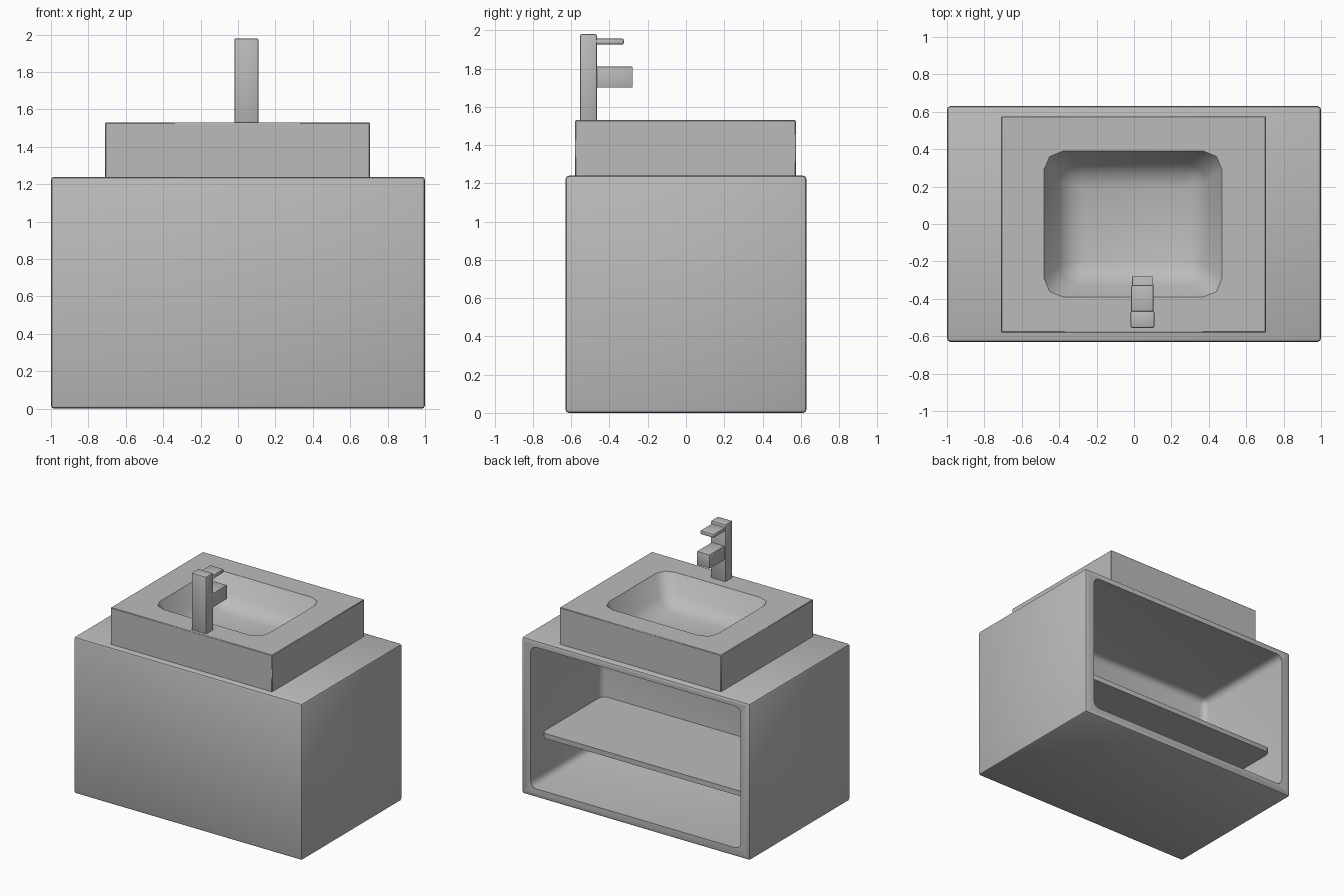
import bpy
import bmesh
from math import radians
from mathutils import Vector

if "Cube" in bpy.data.objects:
    bpy.data.objects.remove(bpy.data.objects["Cube"], do_unlink=True)

grey = bpy.data.materials.new("matte_grey")
grey.use_nodes = True
colour = (0.5, 0.5, 0.5, 1)
grey.diffuse_color = colour
grey.node_tree.nodes["Principled BSDF"].inputs["Base Color"].default_value = colour


def place(verts, lo, hi):
    """Stretch a symmetric set of corners so that it fills the given bounds."""
    mid = sum((v.co for v in verts), Vector()) / len(verts)
    for v in verts:
        v.co = Vector([hi[i] if v.co[i] > mid[i] else lo[i] for i in range(3)])


def box(lo, hi):
    bm = bmesh.new()
    bmesh.ops.create_cube(bm, size=1)
    place(bm.verts, lo, hi)
    return bm


def recess(bm, axis, rim, floor):
    """Sink a pocket into the face looking along +axis; return its inner edges."""
    face = max(bm.faces, key=lambda f: f.normal[axis])
    bmesh.ops.inset_individual(bm, faces=[face], thickness=0.05)
    place(face.verts, *rim)
    bottom = bmesh.ops.extrude_discrete_faces(bm, faces=[face])["faces"][0]
    place(bottom.verts, *floor)
    return list({e for v in bottom.verts for e in v.link_edges})


def bevel(bm, edges, width, segments=2):
    bmesh.ops.bevel(bm, geom=edges, offset=width, offset_type='OFFSET',
                    segments=segments, profile=0.5, affect='EDGES', clamp_overlap=True)


def finish(name, bm):
    bmesh.ops.recalc_face_normals(bm, faces=bm.faces[:])
    mesh = bpy.data.meshes.new(name)
    bm.to_mesh(mesh)
    bm.free()
    mesh.materials.append(grey)
    mesh.shade_smooth()
    mesh.set_sharp_from_angle(angle=radians(40))
    bpy.context.scene.collection.objects.link(bpy.data.objects.new(name, mesh))


def block(name, lo, hi, width):
    bm = box(lo, hi)
    bevel(bm, bm.edges[:], width)
    finish(name, bm)


# Cabinet: softened box with a deep compartment open at the back
bm = box((-1, -0.63, 0), (1, 0.63, 1.24))
outer = bm.edges[:]
inner = recess(bm, 1, ((-0.92, 0.63, 0.07), (0.92, 0.63, 1.19)),
               ((-0.92, -0.27, 0.07), (0.92, -0.27, 1.19)))
bevel(bm, outer + [], 0.018)
bevel(bm, [e for e in inner if e.is_valid], 0.05, 3)
finish("cabinet", bm)

# Shelf: thin board with rounded corners
bm = box((-0.92, -0.275, 0.41), (0.92, 0.49, 0.45))
bevel(bm, [e for e in bm.edges if abs(e.verts[0].co.z - e.verts[1].co.z) > 0.01], 0.04, 3)
finish("shelf", bm)

# Basin: block with a tapered bowl sunk into the top
bm = box((-0.71, -0.58, 1.235), (0.705, 0.575, 1.53))
outer = bm.edges[:]
inner = recess(bm, 2, ((-0.48, -0.39, 1.53), (0.47, 0.39, 1.53)),
               ((-0.36, -0.285, 1.31), (0.355, 0.285, 1.31)))
bevel(bm, outer, 0.004, 1)
bevel(bm, [e for e in inner if e.is_valid], 0.09, 2)
finish("basin", bm)

# Tap: column, spout and lever
block("tap_column", (-0.02, -0.555, 1.52), (0.11, -0.465, 1.98), 0.01)
block("tap_spout", (-0.01, -0.475, 1.70), (0.10, -0.28, 1.81), 0.003)
block("tap_lever", (-0.015, -0.475, 1.925), (0.105, -0.325, 1.957), 0.01)
